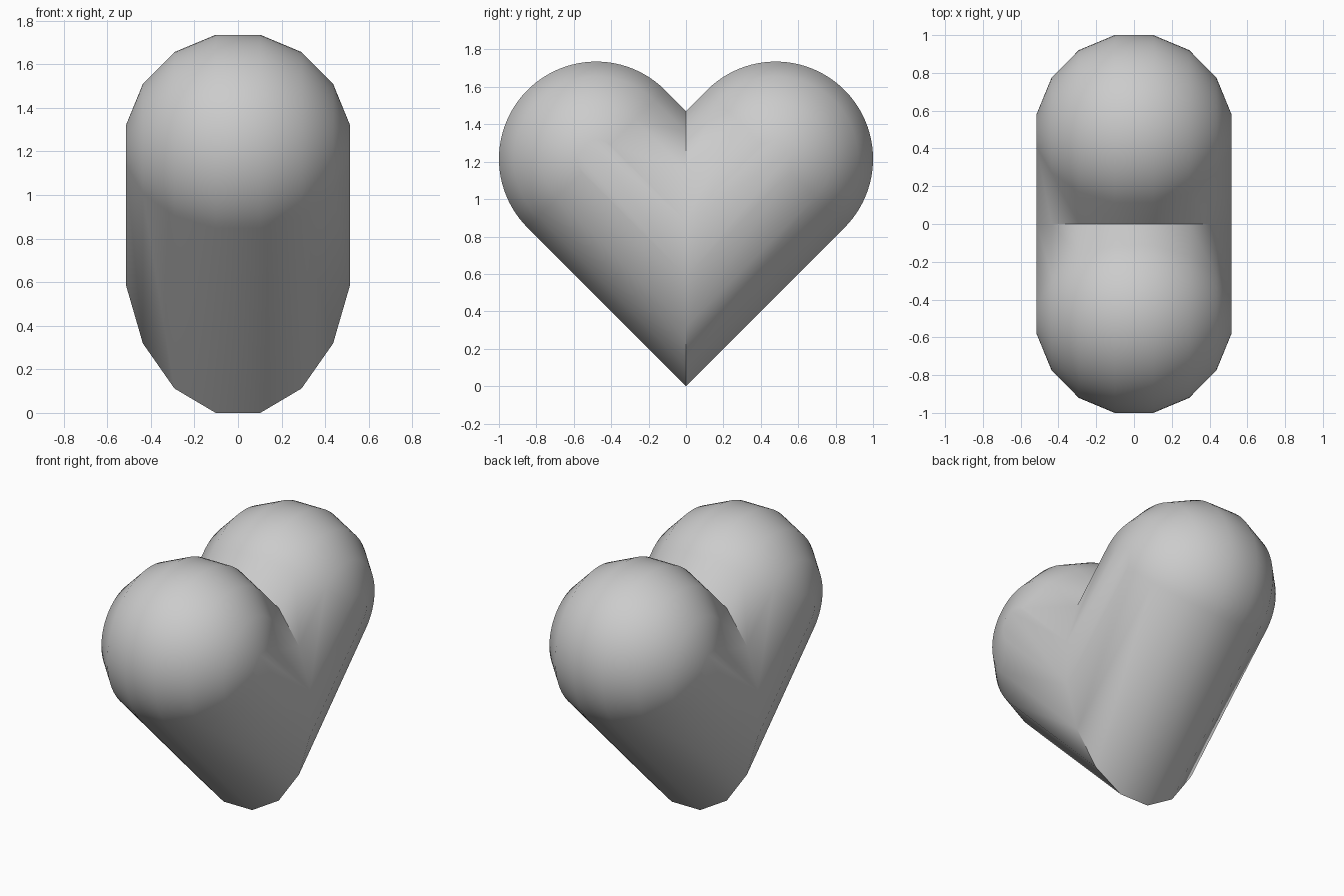
import bpy, bmesh
from math import sin, cos, pi, sqrt, radians

if "Cube" in bpy.data.objects:
    bpy.data.objects.remove(bpy.data.objects["Cube"])

R = 0.52            # lobe radius in the heart plane
HALF = 0.515        # half thickness
SIDES = 16          # sides of the tube cross-section
STEPS = 48          # steps around each lobe
CY = 1 - R          # lobe centre
CZ = CY + R * sqrt(2)
Z0 = R * sqrt(2)    # where the two tube axes meet


def contour(d):
    """Heart outline at distance d from the V-shaped centre line."""
    right = [(CY + d * cos(a), CZ + d * sin(a))
             for a in (-pi / 4 + pi * i / STEPS for i in range(STEPS + 1))]
    left = [(-y, z) for y, z in reversed(right)]
    return [(0, Z0 - d * sqrt(2))] + right + [(0, Z0 + d * sqrt(2))] + left


# Stack heart outlines across the thickness, following a half polygon profile
bm = bmesh.new()
loops = []
for i in range(SIDES // 2):
    a = pi * (i + 0.5) / SIDES * 2
    k = 1 / cos(pi / SIDES)
    x, d = -HALF * k * cos(a), R * k * sin(a)
    loops.append([bm.verts.new((x, y, z)) for y, z in contour(d)])

n = len(loops[0])
for lo, hi in zip(loops, loops[1:]):
    for j in range(n):
        bm.faces.new((lo[j], lo[(j + 1) % n], hi[(j + 1) % n], hi[j]))

# Close the two narrow side strips
bm.faces.new(loops[0])
bm.faces.new(loops[-1])
bmesh.ops.recalc_face_normals(bm, faces=bm.faces)

mesh = bpy.data.meshes.new("heart")
bm.to_mesh(mesh)
bm.free()
heart = bpy.data.objects.new("heart", mesh)
bpy.context.collection.objects.link(heart)
bpy.context.view_layer.objects.active = heart
heart.select_set(True)
bpy.ops.object.shade_smooth_by_angle(angle=radians(40))
